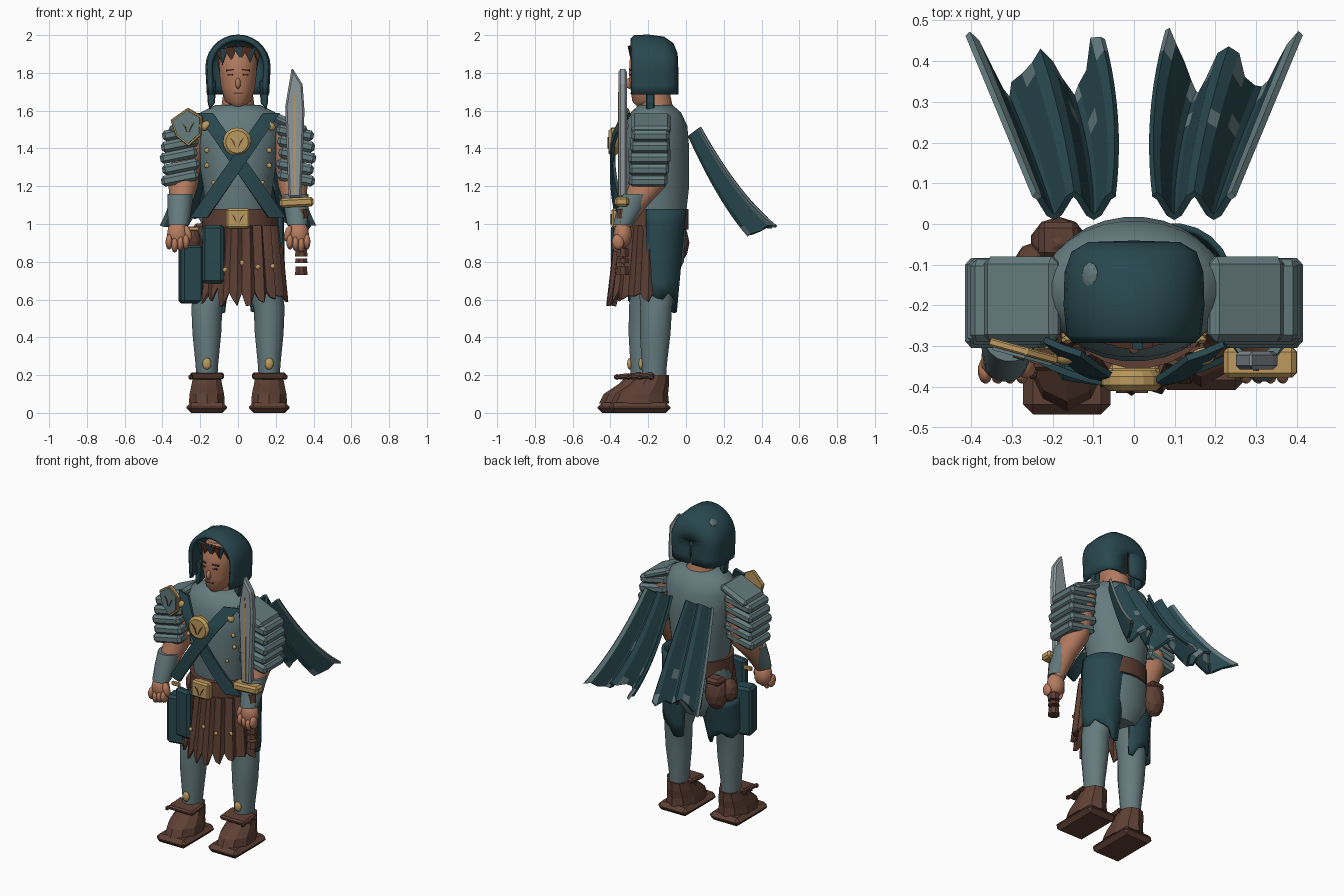
import bpy, bmesh, math, random
from math import sin, cos, pi, radians, sqrt
from mathutils import Vector

random.seed(4)
if "Cube" in bpy.data.objects:
    bpy.data.objects.remove(bpy.data.objects["Cube"])

def material(name, *rgb):
    m = bpy.data.materials.new(name)
    m.use_nodes = True
    m.diffuse_color = (*rgb, 1)
    m.node_tree.nodes["Principled BSDF"].inputs["Base Color"].default_value = (*rgb, 1)
    return m

TEAL = material("dark teal cloth", .021, .064, .077)
STEEL = material("blue grey armour", .13, .2, .21)
BLADE = material("pale steel", .27, .31, .33)
SKIN = material("skin", .46, .2, .115)
BROWN = material("brown leather", .11, .05, .034)
HAIR = material("dark hair", .08, .031, .02)
GOLD = material("gold", .5, .32, .11)

def finish(name, bm, mats, smooth=False, bevel=0, thick=0, loc=(0, 0, 0), rot=(0, 0, 0)):
    bmesh.ops.recalc_face_normals(bm, faces=bm.faces)
    me = bpy.data.meshes.new(name)
    bm.to_mesh(me)
    bm.free()
    for m in (mats if isinstance(mats, list) else [mats]):
        me.materials.append(m)
    ob = bpy.data.objects.new(name, me)
    ob.location, ob.rotation_euler = loc, rot
    bpy.context.collection.objects.link(ob)
    if smooth:
        bpy.ops.object.select_all(action='DESELECT')
        ob.select_set(True)
        bpy.context.view_layer.objects.active = ob
        bpy.ops.object.shade_smooth_by_angle(angle=radians(45))
    if thick:
        mod = ob.modifiers.new("thickness", 'SOLIDIFY')
        mod.thickness, mod.offset = thick, 0
    if bevel:
        mod = ob.modifiers.new("bevel", 'BEVEL')
        mod.width, mod.segments = bevel, 1
    return ob

def loft(name, rings, mat, n=20, smooth=True):
    """Stack of horizontal ellipses: (z, centre x, centre y, radius x, radius y)."""
    bm = bmesh.new()
    loops = [[bm.verts.new((cx + rx * cos(2 * pi * (i + .5) / n), cy + ry * sin(2 * pi * (i + .5) / n), z))
              for i in range(n)] for z, cx, cy, rx, ry in rings]
    for a, b in zip(loops, loops[1:]):
        for i in range(n):
            bm.faces.new((a[i], a[(i + 1) % n], b[(i + 1) % n], b[i]))
    bm.faces.new(loops[0])
    bm.faces.new(loops[-1])
    return finish(name, bm, mat, smooth)

def sheet(name, f, nu, nv, mats, thick, smooth=False, pick=None):
    """Cloth-like grid from a function of u and v."""
    bm = bmesh.new()
    g = [[bm.verts.new(f(i / nu, j / nv)) for j in range(nv + 1)] for i in range(nu + 1)]
    for i in range(nu):
        for j in range(nv):
            face = bm.faces.new((g[i][j], g[i + 1][j], g[i + 1][j + 1], g[i][j + 1]))
            face.material_index = pick(i, j) if pick else 0
    return finish(name, bm, mats, smooth, thick=thick)

def box(name, loc, size, mat, bevel=.01, rot=(0, 0, 0)):
    bm = bmesh.new()
    bmesh.ops.create_cube(bm, size=1)
    bmesh.ops.scale(bm, vec=size, verts=bm.verts)
    return finish(name, bm, mat, bevel=bevel, loc=loc, rot=rot)

def ball(name, loc, size, mat, sub=2, smooth=True, rot=(0, 0, 0)):
    bm = bmesh.new()
    bmesh.ops.create_icosphere(bm, subdivisions=sub, radius=1)
    bmesh.ops.scale(bm, vec=size, verts=bm.verts)
    return finish(name, bm, mat, smooth, loc=loc, rot=rot)

def plate(name, pts, loc, depth, mat, bevel=0, rot=(0, 0, 0)):
    """Upright outline in x and z, extruded along y."""
    bm = bmesh.new()
    face = bm.faces.new([bm.verts.new((x, -depth / 2, z)) for x, z in pts])
    top = bmesh.ops.extrude_face_region(bm, geom=[face])["geom"]
    bmesh.ops.translate(bm, vec=(0, depth, 0), verts=[v for v in top if isinstance(v, bmesh.types.BMVert)])
    return finish(name, bm, mat, bevel=bevel, loc=loc, rot=rot)

def leaf_pair(loc, r, rot=(0, 0, 0)):
    """Two slim inlaid leaves as a plain ornament."""
    for s in (-1, 1):
        plate("inlaid_leaf", [(s * r * .1, -r * .7), (s * r * .45, -r * .05), (s * r * .75, r * .5), (s * r * .3, r * .05)],
              loc, .006, BROWN, 0, rot)

# torso, hips and belt
TORSO = [(1.0, .165, .155), (1.2, .185, .178), (1.4, .22, .178), (1.52, .228, .168), (1.59, .2, .135), (1.63, .12, .09)]
loft("torso", [(z, 0, -.16, rx, ry) for z, rx, ry in TORSO], STEEL, 28)
loft("hips", [(.7, 0, -.15, .12, .09), (.8, 0, -.15, .185, .14), (.95, 0, -.15, .2, .15), (1.05, 0, -.15, .18, .145)], STEEL, 24)
loft("belt", [(z, .01, -.17, .2, .185) for z in (.97, 1.08)], BROWN, 24)
box("belt_buckle", (0, -.37, 1.03), (.125, .05, .105), GOLD)
leaf_pair((0, -.396, 1.03), .045)

def chest_y(x, z):
    for (z0, a0, b0), (z1, a1, b1) in zip(TORSO, TORSO[1:]):
        if z <= z1:
            t = (z - z0) / (z1 - z0)
            rx, ry = a0 + t * (a1 - a0), b0 + t * (b1 - b0)
            return -.16 - ry * sqrt(max(.05, 1 - (x / rx) ** 2))

# crossed chest straps standing off the chest, medal, rivets and clasps
for s in (-1, 1):
    def strap(u, v, s=s):
        z = 1.585 - .55 * v
        x = s * (.175 - .38 * v) + (u - .5) * .09
        return x, -.385 + 1.1 * x * x + .35 * max(0, z - 1.45) - .01 * (s > 0), z
    sheet("chest_strap", strap, 2, 14, TEAL, .016)
    for x, z, r in ((.165, 1.39, .015), (.165, 1.31, .015), (.13, 1.22, .012)):
        ball("chest_rivet", (s * x, chest_y(s * x, z) - .008, z), (r, r * .8, r), GOLD, 1)
    ball("strap_clasp", (s * .17, -.325, 1.52), (.032, .022, .024), GOLD, 2, True, (0, s * .7, 0))
DISC = [(.075 * cos(pi * i / 8), .075 * sin(pi * i / 8)) for i in range(16)]
plate("chest_medal", DISC, (-.005, -.385, 1.435), .05, GOLD, .015)
leaf_pair((-.005, -.412, 1.435), .052)

# legs, boots and thigh cloth
for s in (-1, 1):
    dy, x = (-.06 if s < 0 else 0), s * .165
    loft("leg", [(.15, x, -.168 + dy, .055, .065), (.25, x, -.168 + dy, .06, .067), (.42, x, -.163 + dy, .077, .082),
                 (.56, x, -.158 + dy, .083, .085), (.72, s * .125, -.15 + dy / 2, .1, .105), (.88, s * .1, -.15, .095, .12)], STEEL)
    ball("shin_stud", (x, -.238 + dy, .26), (.024, .014, .032), GOLD)
    y = -.245 + dy
    box("boot_sole", (x, y, .028), (.215, .325, .055), BROWN, .024)
    loft("boot", [(.05, x, y, .1, .155), (.1, x, y + .01, .096, .14), (.15, x, y + .05, .085, .105),
                  (.2, x, y + .075, .075, .08)], BROWN, 10, False)
    box("boot_cuff", (x, y + .01, .195), (.18, .13, .03), BROWN, .01, (.08, 0, 0))
    for k in range(3):
        ball("boot_lace_knot", (x + s * .085, y - .06 + .06 * k, .19), (.015, .018, .016), BROWN, 1, False)
    torn = [random.uniform(-.035, .035) for _ in range(11)]
    def thigh(u, v, s=s, torn=torn, dy=dy):
        a = radians(-30 + 160 * u)
        top = 1.08 if s > 0 else .82
        z = top + (.66 - .13 * u - top + torn[round(u * 10)]) * v
        t = min(1, max(0, (1.08 - z) / .55))
        return s * (.095 + .045 * t + (.14 - .035 * t) * cos(a)), -.14 - .02 * t + dy * t + (.135 - .03 * t) * sin(a), z
    sheet("thigh_cloth", thigh, 10, 6, TEAL, .015, True)

# pleated leather skirt with studs
hem = [random.uniform(-.03, .03) - (.05 if i % 3 == 0 else 0) for i in range(31)]
def skirt(u, v):
    i = round(u * 30)
    a = radians(-178 + 176 * u)
    r = .012 * (i % 3 - 1)
    return .02 + (.19 + .04 * v + r) * cos(a), -.165 + (.19 + .05 * v + r) * sin(a), .99 - (.4 + hem[i]) * v
sheet("leather_skirt", skirt, 30, 4, BROWN, .014)
for i in range(7):
    p = Vector(skirt((4 * i + 3) / 30, .55))
    ball("skirt_stud", p + Vector((0, -.012, 0)), (.014, .01, .014), GOLD, 1)

# hip cases and pouches
box("side_case", (-.25, -.25, .735), (.12, .1, .31), TEAL, .015, (0, 0, .2))
box("front_case", (-.13, -.365, .84), (.115, .05, .31), TEAL, .015, (0, 0, -.15))
box("case_clip", (-.235, -.3, .975), (.06, .02, .025), GOLD, .005)
ball("rear_pouch", (-.185, -.05, .9), (.072, .068, .112), BROWN, 2, False)
ball("small_pouch", (-.245, -.1, .91), (.05, .055, .075), BROWN, 2, False)
box("pouch_flap", (-.185, -.04, .98), (.1, .09, .045), BROWN, .015)

# arms, bracers, fists and layered shoulder guards
for s in (-1, 1):
    loft("arm", [(.98, s * .315, -.335, .04, .042), (1.1, s * .305, -.27, .06, .07), (1.2, s * .29, -.205, .078, .1),
                 (1.32, s * .275, -.18, .08, .09), (1.5, s * .24, -.17, .075, .08)], SKIN)
    loft("bracer", [(.995, s * .315, -.335, .055, .053), (1.08, s * .31, -.295, .065, .072), (1.16, s * .305, -.26, .07, .078)], STEEL)
    ball("palm", (s * .32, -.335, .945), (.058, .05, .075), SKIN)
    for k in range(4):
        ball("finger", (s * (.275 + .03 * k), -.36, .905 - .008 * (k % 3)), (.019, .033, .042), SKIN, 2, True, (.2, 0, 0))
    ball("thumb", (s * .265, -.355, .95), (.02, .025, .045), SKIN, 2, True, (0, s * .3, 0))
    box("shoulder_cap", (s * .275, -.185, 1.53), (.2, .21, .05), STEEL, .018, (0, s * .42, 0))
    for k in range(5):
        box("shoulder_layer", (s * (.302 + .006 * (k % 3)), -.188 - .003 * k, 1.483 - .06 * k),
            (.2, .222 - .01 * abs(k - 2), .058), STEEL, .016, (0, s * .2, 0))

# small shield on the right shoulder
OUT = [(-.1, .03), (-.005, .095), (.075, .05), (.07, -.05), (0, -.11), (-.07, -.055)]
plate("shoulder_shield_rim", OUT, (-.26, -.315, 1.52), .02, GOLD, .004, (0, 0, -.27))
plate("shoulder_shield", [(x * .86, z * .86) for x, z in OUT], (-.263, -.325, 1.52), .015, STEEL, 0, (0, 0, -.27))
leaf_pair((-.265, -.334, 1.515), .045, (0, 0, -.27))

# sword
plate("sword_blade", [(.268, 1.14), (.25, 1.62), (.285, 1.83), (.342, 1.74), (.352, 1.6), (.335, 1.14)], (0, -.335, 0), .046, BLADE, .01)
plate("blade_inlay", [(.296, 1.16), (.292, 1.62), (.3, 1.7), (.306, 1.62), (.307, 1.16)], (0, -.358, 0), .006, GOLD)
box("sword_guard", (.31, -.34, 1.115), (.18, .075, .05), GOLD, .012, (0, -.05, 0))
for z, h in ((1.055, .05), (1.015, .02), (.85, .045), (.805, .025), (.752, .045)):
    loft("sword_grip", [(z - h / 2, .335, -.335, .036, .036), (z + h / 2, .335, -.335, .032, .032)], BROWN, 8, False)

# head and face
loft("neck", [(1.58, 0, -.15, .095, .09), (1.72, 0, -.17, .075, .08)], SKIN)
loft("head", [(1.622, 0, -.21, .035, .05), (1.65, 0, -.2, .068, .085), (1.72, 0, -.185, .09, .11),
              (1.8, 0, -.185, .1, .118), (1.88, 0, -.185, .1, .113), (1.94, 0, -.18, .07, .085)], SKIN, 24)
ball("hair_cap", (0, -.165, 1.85), (.112, .11, .1), HAIR, 2, False)
ball("nose", (0, -.3, 1.745), (.014, .02, .03), SKIN)
box("mouth", (0, -.288, 1.692), (.046, .009, .008), BROWN, 0)
for s in (-1, 1):
    box("brow", (s * .042, -.291, 1.815), (.044, .009, .009), HAIR, 0, (0, s * .1, s * .3))
    box("eye", (s * .04, -.293, 1.79), (.028, .008, .008), HAIR, 0, (0, 0, s * .3))
for k in range(9):
    x = -.096 + .024 * k
    plate("fringe_lock", [(-.022, .035), (.022, .045), (.012 * (-1) ** k, -.03 - .02 * (k % 2))],
          (x, -.292 + 4 * x * x, 1.9 - 1.5 * x * x), .016, TEAL if k % 3 == 1 else HAIR, 0, (.2, 0, x * 3))

# hood: arches along y, closed at the back, with a worn spot and hanging ties
HOOD = [(-.285, .142, 1.975), (-.27, .155, 1.99), (-.2, .162, 1.992), (-.12, .16, 1.982),
        (-.075, .145, 1.95), (-.055, .11, 1.9), (-.052, .01, 1.83)]
def hood(u, v):
    y, w, top = HOOD[round(v * 6)]
    a = pi * (1.4 * u - .2)
    if a < 0 or a > pi:
        t = (-a if a < 0 else a - pi) / (.2 * pi)
        return w * (1 if a < 0 else -1) * (1 - .05 * t), y, 1.83 - .145 * t
    return w * cos(a), y, 1.83 + (top - 1.83) * sin(a)
sheet("hood", hood, 20, 6, TEAL, .022, True)
ball("hood_worn_spot", (-.108, -.125, 1.952), (.025, .032, .01), STEEL, 2, False, (0, -.7, 0))
for s in (-1, 1):
    plate("hood_tie", [(-.028, .12), (.025, .12), (.018, 0), (s * .01, -.035), (-.02, 0)], (s * .14, -.19, 1.64), .045, TEAL, .005)

# split cape: two deeply pleated, torn panels with pale edging
for s in (-1, 1):
    worn = [random.uniform(-.05, .05) for _ in range(17)]
    def cape(u, v, s=s, worn=worn):
        v *= .86 + .12 * abs(2 * u - 1) ** 2 + worn[round(u * 16)] * (v > .9)
        inner = .05 - .08 * v * (1 - v) + .03 * v
        outer = .245 + .165 * v
        p = (.035 + .035 * v) * cos(4 * pi * u)
        return s * (inner + (outer - inner) * u), .045 + .37 * v + .8 * p, 1.49 - .74 * v + .2 * v * v + .6 * p
    sheet("cape_panel", cape, 16, 10, [TEAL, STEEL], .016,
          pick=lambda i, j: int(i == 15 or (j == 9 and i % 3 == 0) or (j > 4 and random.random() < .03)))
